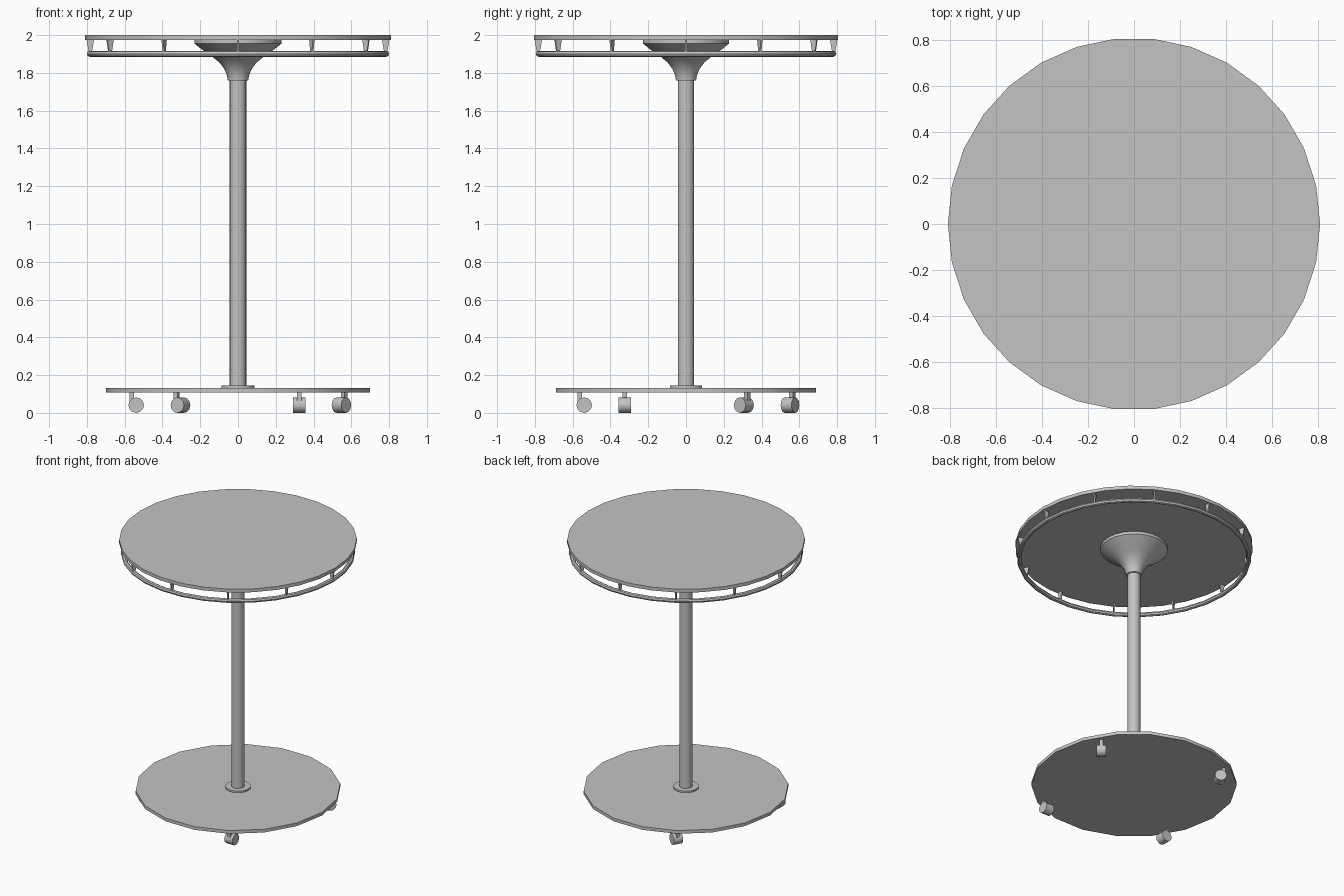
import bpy, bmesh
from math import radians, cos, sin, pi
from mathutils import Matrix, Vector

cube = bpy.data.objects.get("Cube")
if cube:
    bpy.data.objects.remove(cube)

grey = bpy.data.materials.new("light grey")
grey.use_nodes = True
colour = (0.55, 0.55, 0.55, 1)
grey.diffuse_color = colour
grey.node_tree.nodes["Principled BSDF"].inputs["Base Color"].default_value = colour


def finish(name, bm, smooth=True):
    """Turn a bmesh into a named, shaded object."""
    bmesh.ops.recalc_face_normals(bm, faces=bm.faces)
    mesh = bpy.data.meshes.new(name)
    bm.to_mesh(mesh)
    bm.free()
    mesh.materials.append(grey)
    obj = bpy.data.objects.new(name, mesh)
    bpy.context.collection.objects.link(obj)
    if smooth:
        bpy.ops.object.select_all(action='DESELECT')
        obj.select_set(True)
        bpy.context.view_layer.objects.active = obj
        bpy.ops.object.shade_smooth_by_angle(angle=radians(35))
    return obj


def lathe(name, profile, sides, closed=False):
    """Spin (radius, height) points about z; open profiles get end caps."""
    bm = bmesh.new()
    rings = [[bm.verts.new((r * cos(2 * pi * i / sides), r * sin(2 * pi * i / sides), z))
              for i in range(sides)] for r, z in profile]
    pairs = list(zip(rings, rings[1:]))
    if closed:
        pairs.append((rings[-1], rings[0]))
    else:
        bm.faces.new(rings[0])
        bm.faces.new(rings[-1])
    for a, b in pairs:
        for i in range(sides):
            j = (i + 1) % sides
            bm.faces.new((a[i], a[j], b[j], b[i]))
    return finish(name, bm)


def add_box(bm, size, matrix):
    return bmesh.ops.create_cube(bm, size=1, matrix=matrix @ Matrix.Diagonal((*size, 1)))["verts"]


# Discs, column and flared support
lathe("table_top", [(0.81, 1.975), (0.81, 2.0)], 30)
lathe("base_plate", [(0.70, 0.108), (0.70, 0.132)], 18)
lathe("base_collar", [(0.087, 0.13), (0.087, 0.144)], 18)
lathe("column", [(0.044, 0.13), (0.044, 1.78)], 18)
lathe("flared_support", [(0.054, 1.76), (0.058, 1.785), (0.072, 1.82), (0.098, 1.855),
                         (0.135, 1.885), (0.195, 1.927), (0.23, 1.955), (0.23, 1.976)], 22)

# Round rail beneath the rim
rail_radius, tube = 0.784, 0.016
lathe("rail", [(rail_radius + tube * cos(k * pi / 4), 1.901 + tube * sin(k * pi / 4))
               for k in range(8)], 30, closed=True)

# Tapered brackets holding the rail
bm = bmesh.new()
for k in range(12):
    turn = Matrix.Rotation(k * pi / 6, 4, 'Z')
    verts = add_box(bm, (0.04, 0.01, 0.07), Matrix.Translation((0.782, 0, 1.943)))
    for v in verts:
        if v.co.z < 1.943:
            v.co.x = 0.782 + (v.co.x - 0.782) * 0.4
    bmesh.ops.transform(bm, matrix=turn, verts=verts)
finish("rail_brackets", bm, smooth=False)

# Swivelling casters, each trailing in its own direction
for k, heading in enumerate((-130, -31, 0, 90)):
    place = radians(30 + 90 * k)
    spot = Matrix.Translation((0.65 * cos(place), 0.65 * sin(place), 0))
    frame = spot @ Matrix.Rotation(radians(heading), 4, 'Z')
    bm = bmesh.new()
    add_box(bm, (0.024, 0.024, 0.065), frame @ Matrix.Translation((0, 0, 0.077)))
    finish(f"caster_stem_{k + 1}", bm, smooth=False)
    bm = bmesh.new()
    bmesh.ops.create_cone(bm, cap_ends=True, segments=12, radius1=0.041, radius2=0.041, depth=0.066,
                          matrix=frame @ Matrix.Translation((0.024, 0, 0.041))
                          @ Matrix.Rotation(pi / 2, 4, 'X'))
    finish(f"caster_wheel_{k + 1}", bm)
